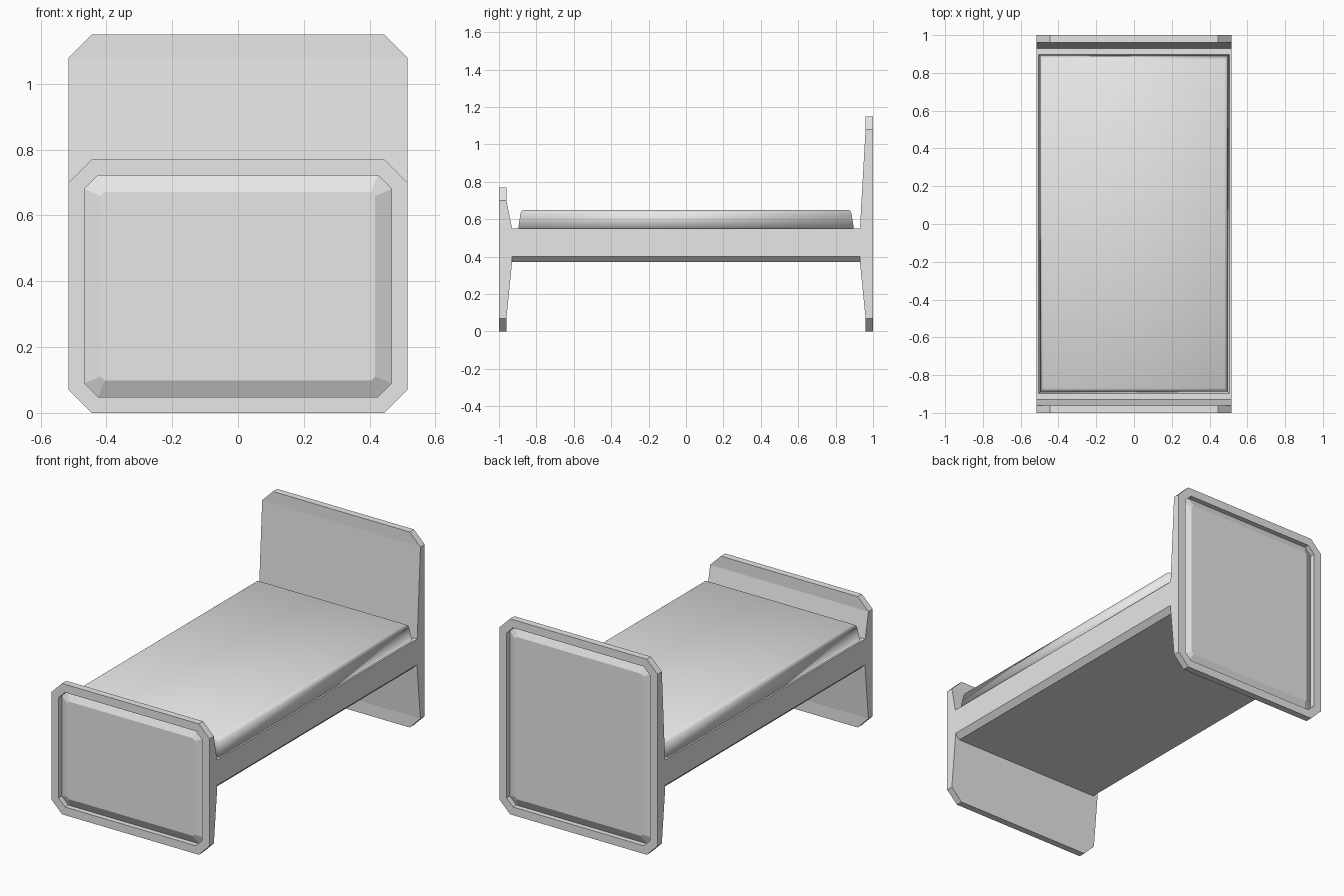
import bpy
import bmesh

cube = bpy.data.objects.get("Cube")
if cube:
    bpy.data.objects.remove(cube, do_unlink=True)

HALF_WIDTH = 0.515
CORNER = 0.07
RAIL_TOP, RAIL_BOTTOM = 0.55, 0.37

grey = bpy.data.materials.new("light_grey")
grey.use_nodes = True
colour = (0.8, 0.8, 0.8, 1)
grey.diffuse_color = colour
grey.node_tree.nodes["Principled BSDF"].inputs["Base Color"].default_value = colour


def finish(bm, name, smooth=False):
    bmesh.ops.recalc_face_normals(bm, faces=bm.faces[:])
    for face in bm.faces:
        face.smooth = smooth
    mesh = bpy.data.meshes.new(name)
    bm.to_mesh(mesh)
    bm.free()
    mesh.materials.append(grey)
    obj = bpy.data.objects.new(name, mesh)
    bpy.context.collection.objects.link(obj)
    return obj


def end_board(name, side, height):
    """Board with clipped corners, thicker at the rail, with a raised panel outside."""
    bm = bmesh.new()
    narrow = HALF_WIDTH - CORNER
    # Rows of half width, height and thickness, from the floor up
    rows = [(narrow, 0, 0.04), (HALF_WIDTH, CORNER, 0.04),
            (HALF_WIDTH, RAIL_BOTTOM, 0.07), (HALF_WIDTH, RAIL_TOP, 0.07),
            (HALF_WIDTH, height - CORNER, 0.04), (narrow, height, 0.04)]
    inner = [[bm.verts.new((s * w, side * (1 - t), z)) for s in (-1, 1)] for w, z, t in rows]
    outer = [[bm.verts.new((s * w, side, z)) for s in (-1, 1)]
             for w, z, t in rows[:2] + rows[-2:]]

    # Inner face in strips
    for low, high in zip(inner, inner[1:]):
        bm.faces.new((low[0], low[1], high[1], high[0]))
    # Floor, top, clipped corners and sides
    bm.faces.new(inner[0] + outer[0][::-1])
    bm.faces.new(inner[-1] + outer[-1][::-1])
    for i in (0, 1):
        bm.faces.new((inner[0][i], inner[1][i], outer[1][i], outer[0][i]))
        bm.faces.new((inner[-2][i], inner[-1][i], outer[-1][i], outer[-2][i]))
        bm.faces.new([row[i] for row in inner[1:-1]] + [outer[2][i], outer[1][i]])
    panel = bm.faces.new([row[0] for row in outer] + [row[1] for row in outer[::-1]])
    bmesh.ops.recalc_face_normals(bm, faces=bm.faces[:])

    # Border, recessed step, then the raised bevelled panel
    for thickness, depth in ((0.048, 0), (0, -0.03), (0.05, 0.025)):
        bmesh.ops.inset_region(bm, faces=[panel], thickness=thickness, depth=depth,
                               use_even_offset=True)
    return finish(bm, name)


def bed_base():
    """Long base with chamfered lower edges."""
    bm = bmesh.new()
    low = HALF_WIDTH - 0.03
    profile = [(-HALF_WIDTH, RAIL_TOP), (-HALF_WIDTH, 0.4), (-low, RAIL_BOTTOM),
               (low, RAIL_BOTTOM), (HALF_WIDTH, 0.4), (HALF_WIDTH, RAIL_TOP)]
    face = bm.faces.new([bm.verts.new((x, -0.93, z)) for x, z in profile])
    moved = bmesh.ops.extrude_face_region(bm, geom=[face])["geom"]
    bmesh.ops.translate(bm, vec=(0, 1.86, 0),
                        verts=[v for v in moved if isinstance(v, bmesh.types.BMVert)])
    return finish(bm, "bed_base")


def mattress():
    """Soft slab that narrows slightly towards its rounded top."""
    bm = bmesh.new()
    signs = ((-1, -1), (1, -1), (1, 1), (-1, 1))
    rings = []
    for x, y, z in ((0.505, 0.897, RAIL_TOP), (0.494, 0.885, 0.63),
                    (0.49, 0.88, 0.642), (0.48, 0.87, 0.65)):
        rings.append([bm.verts.new((a * x, b * y, z)) for a, b in signs])
    for lower, upper in zip(rings, rings[1:]):
        for i in range(4):
            j = (i + 1) % 4
            bm.faces.new((lower[i], lower[j], upper[j], upper[i]))
    bm.faces.new(rings[0][::-1])
    bm.faces.new(rings[-1])
    return finish(bm, "mattress", smooth=True)


end_board("footboard", -1, 0.77)
end_board("headboard", 1, 1.15)
bed_base()
mattress()
